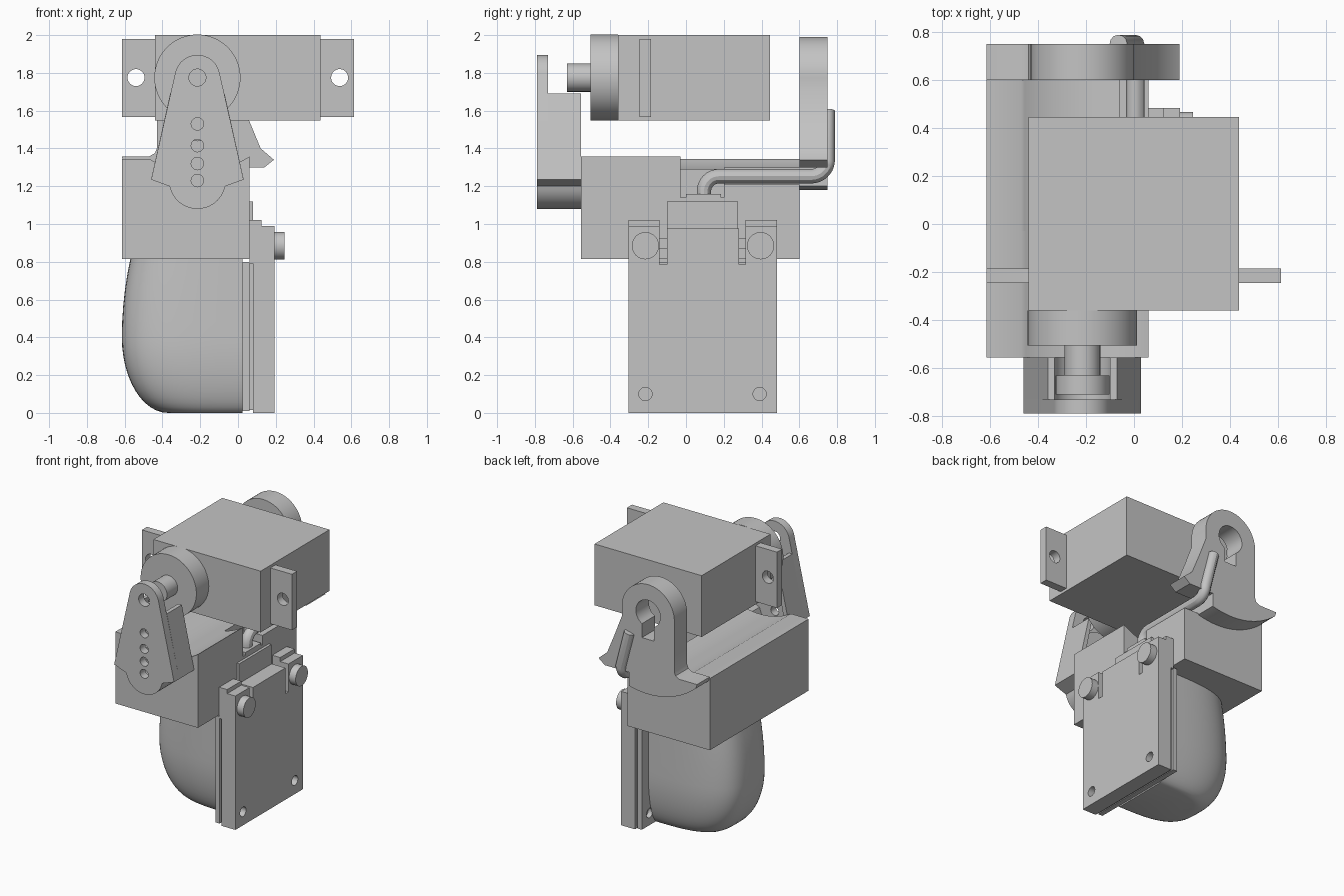
import bpy, bmesh
from math import sin, cos, pi, radians
from mathutils import Matrix, Vector

cube = bpy.data.objects.get("Cube")
if cube:
    bpy.data.objects.remove(cube, do_unlink=True)

SHADE = (0.55, 0.55, 0.55, 1)
grey = bpy.data.materials.new("plain grey")
grey.use_nodes = True
grey.diffuse_color = SHADE
grey.node_tree.nodes["Principled BSDF"].inputs["Base Color"].default_value = SHADE

CX, CZ = -0.215, 1.775   # servo axis
# Orientation of flat profiles: (x, z) facing front, or (y, z) facing sideways
FRONT = Matrix(((1, 0, 0), (0, 0, -1), (0, 1, 0)))
SIDE = Matrix(((0, 0, 1), (1, 0, 0), (0, 1, 0)))


def finish(name, mesh):
    ob = bpy.data.objects.new(name, mesh)
    bpy.context.collection.objects.link(ob)
    mesh.materials.clear()
    mesh.materials.append(grey)
    bpy.ops.object.select_all(action='DESELECT')
    ob.select_set(True)
    bpy.context.view_layer.objects.active = ob
    bpy.ops.object.shade_smooth_by_angle(angle=radians(30))
    return ob


def from_curve(name, curve):
    temp = bpy.data.objects.new("temp", curve)
    bpy.context.collection.objects.link(temp)
    dg = bpy.context.evaluated_depsgraph_get()
    mesh = bpy.data.meshes.new_from_object(temp.evaluated_get(dg))
    bpy.data.objects.remove(temp, do_unlink=True)
    return mesh


def plate(name, loops, lo, hi, basis=FRONT):
    """Extrude an outline (later loops are holes) between two depths."""
    curve = bpy.data.curves.new(name, 'CURVE')
    curve.dimensions = '2D'
    curve.fill_mode = 'BOTH'
    curve.extrude = (hi - lo) / 2
    for loop in loops:
        sp = curve.splines.new('POLY')
        sp.points.add(len(loop) - 1)
        for p, (u, v) in zip(sp.points, loop):
            p.co = (u, v, 0, 1)
        sp.use_cyclic_u = True
    mesh = from_curve(name, curve)
    mid = (lo + hi) / 2
    shift = Vector((0, mid, 0)) if basis is FRONT else Vector((mid, 0, 0))
    mesh.transform(Matrix.Translation(shift) @ basis.to_4x4())
    bm = bmesh.new()
    bm.from_mesh(mesh)
    bmesh.ops.remove_doubles(bm, verts=bm.verts, dist=0.0001)
    bmesh.ops.recalc_face_normals(bm, faces=bm.faces)
    bm.to_mesh(mesh)
    bm.free()
    return finish(name, mesh)


def arc(cx, cy, r, a0, a1, n=24):
    return [(cx + r * cos(radians(a0 + (a1 - a0) * i / n)),
             cy + r * sin(radians(a0 + (a1 - a0) * i / n))) for i in range(n + 1)]


def circle(cx, cy, r, n=32):
    return arc(cx, cy, r, 0, 360, n)[:-1]


def rect(a0, a1, b0, b1):
    return [(a0, b0), (a1, b0), (a1, b1), (a0, b1)]


def box(name, x0, x1, y0, y1, z0, z1):
    return plate(name, [rect(x0, x1, z0, z1)], y0, y1)


def mirrored(half):
    """Mirror a right-hand half outline about the servo axis."""
    return [(CX + u, v) for u, v in half] + [(CX - u, v) for u, v in reversed(half)]


# Servo body, output boss, shaft and mounting ears
box("servo_body", -0.44, 0.437, -0.36, 0.445, 1.547, 2.0)
plate("servo_boss", [circle(CX, CZ, 0.228, 64)], -0.505, -0.36)
plate("servo_shaft", [circle(CX, CZ, 0.075)], -0.63, -0.505)
for side, a, b in (("right", -0.615, -0.44), ("left", 0.437, 0.613)):
    hole_x = -0.54 if side == "right" else 0.538
    plate("servo_ear_" + side, [rect(a, b, 1.567, 1.98), circle(hole_x, CZ, 0.045)], -0.245, -0.185)

# Front lever: drilled plate with a raised rim, open at the top
top = arc(0, CZ, 0.12, 88, 12, 12)
foot = [(0.245, 1.235), (0.148, 1.2)] + arc(0, 1.23, 0.15, -15, -88, 12)
holes = [circle(CX, z, 0.033, 24) for z in (1.53, 1.415, 1.32, 1.23)]
plate("lever_plate", [mirrored(top + foot), circle(CX, CZ, 0.045)] + holes, -0.79, -0.73)
outer = [(0.144, 1.69)] + foot
inner = [(0.115, 1.69), (0.205, 1.26), (0.125, 1.225)] + arc(0, 1.23, 0.12, -15, -88, 12)
plate("lever_rim", [mirrored(outer) + mirrored(inner)[::-1]], -0.73, -0.555)
plate("lever_disc", [circle(CX, 1.55, 0.112)], -0.71, -0.63)

# Rear arm: round head with keyhole, flared foot, curved underside, cut away for the rod
arm = (arc(CX, CZ, 0.215, 180, 0, 32) + [(0.0, 1.7), (0.06, 1.545), (0.12, 1.4), (0.19, 1.34), (0.14, 1.3),
                                         (-0.06, 1.3)]
       + arc(CX, CZ, 0.595, -74.9, -131, 28)
       + [(-0.615, 1.358), (-0.47, 1.358), (-0.44, 1.375), (-0.43, 1.4)])
keyhole = [(CX - 0.05, 1.585), (CX + 0.05, 1.585)] + arc(CX, CZ, 0.1, -60, 240)
plate("rear_arm", [arm, keyhole], 0.6, 0.75)

# Main housing: block with a shallow round trough on top, stepped down behind for the rod
LEFT_RIM = [(-0.615, 1.345), (-0.615, 0.815), (0.06, 0.815)]
plate("housing_front", [LEFT_RIM + arc(CX, CZ, 0.5, 303.4, 239.3)], -0.555, -0.03)
for name, y0, y1, wall_x, floor, angle in (("housing_middle", -0.03, 0.2, -0.09, 1.14, 284.5),
                                           ("housing_rear", 0.2, 0.6, -0.06, 1.21, 288.1)):
    step = [(0.06, floor), (wall_x, floor)]
    plate(name, [LEFT_RIM + step + arc(CX, CZ, 0.5, angle, 239.3)], y0, y1)

# Rounded bowl below the housing, lofted from half-oval rings
levels = []
for i in range(13):
    c, s = cos(pi / 2 * (1 - i / 12)), sin(pi / 2 * (1 - i / 12))
    levels.append((0.4 - 0.4 * s, -0.37 - 0.245 * c, 0.2 + 0.115 * c))
for i in range(1, 6):
    levels.append((0.4 + 0.083 * i, -0.615 + 0.045 * (i / 5) ** 2, 0.315))
bm = bmesh.new()
rings = []
for z, back, half in levels:
    ring = []
    for i in range(41):
        c, s = cos(pi * i / 40), abs(sin(pi * i / 40))
        y = 0.09 + half * abs(c) ** 0.62 * (1 if c > 0 else -1)
        ring.append(bm.verts.new((0.025 + (back - 0.025) * s ** 0.62, y, z)))
    rings.append(ring)
for lower, upper in zip(rings, rings[1:]):
    for i in range(41):
        j = (i + 1) % 41
        bm.faces.new((lower[i], lower[j], upper[j], upper[i]))
bm.faces.new(rings[0])
bm.faces.new(rings[-1])
bmesh.ops.recalc_face_normals(bm, faces=bm.faces)
bowl = bpy.data.meshes.new("bowl")
bm.to_mesh(bowl)
bm.free()
finish("bowl", bowl)

# Side plates with a recessed spacer, and slots between centre and corner tabs
drill = [circle(y, 0.1, 0.035, 24) for y in (-0.215, 0.39)]
plate("backing_plate", [rect(-0.3, 0.48, 0.01, 0.8)] + drill, 0.025, 0.06, SIDE)
plate("spacer", [rect(-0.28, 0.46, 0.015, 0.8)], 0.06, 0.08, SIDE)
outline = [(-0.305, 0), (0.483, 0), (0.483, 0.99), (0.315, 0.99), (0.315, 0.785), (0.28, 0.785),
           (0.28, 0.975), (-0.1, 0.975), (-0.1, 0.785), (-0.14, 0.785), (-0.14, 0.99), (-0.305, 0.99)]
plate("cover_plate", [outline] + drill, 0.08, 0.192, SIDE)

# Corner brackets, strips behind the slots and clamp knobs
for side, y0, y1, s0, s1, knob in (("front", -0.305, -0.14, -0.14, -0.1, -0.215),
                                   ("rear", 0.315, 0.483, 0.28, 0.315, 0.395)):
    box("bracket_" + side, 0.06, 0.125, y0, y1, 0.79, 1.02)
    box("slot_strip_" + side, 0.06, 0.14, s0, s1, 0.87, 0.925)
    plate("knob_" + side, [circle(knob, 0.885, 0.072)], 0.192, 0.245, SIDE)

# Slider tongue and the bent push rod
box("slider_tongue", 0.06, 0.08, -0.1, 0.275, 0.8, 1.12)
box("rod_socket", -0.05, 0.06, 0.0, 0.185, 1.12, 1.16)
curve = bpy.data.curves.new("push_rod", 'CURVE')
curve.dimensions = '3D'
curve.bevel_depth = 0.038
curve.bevel_resolution = 4
curve.use_fill_caps = True
path = ([(0.005, 0.095, 1.13)]
        + [(0.005, y, z) for y, z in arc(0.175, 1.173, 0.08, 180, 90, 8)]
        + [(0.005, y, z) for y, z in arc(0.665, 1.338, 0.085, -90, -5, 8)]
        + [(-0.065, 0.75, 1.6)])
rod = curve.splines.new('POLY')
rod.points.add(len(path) - 1)
for p, co in zip(rod.points, path):
    p.co = (*co, 1)
finish("push_rod", from_curve("push_rod", curve))
